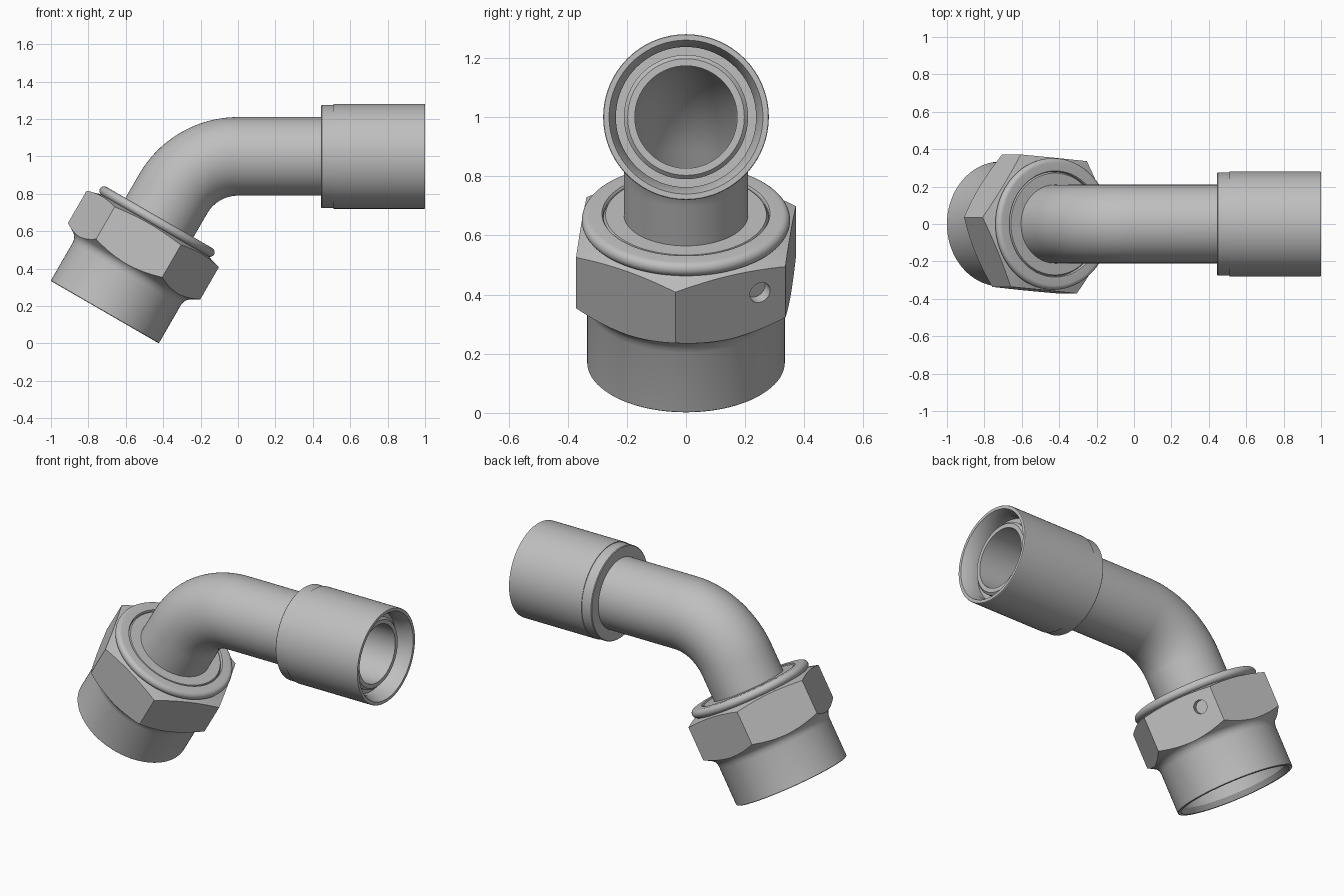
import bpy, bmesh, math
from mathutils import Vector

if "Cube" in bpy.data.objects:
    bpy.data.objects.remove(bpy.data.objects["Cube"])

steel = bpy.data.materials.new("steel grey")
steel.diffuse_color = (0.52, 0.52, 0.52, 1)
steel.use_nodes = True
steel.node_tree.nodes["Principled BSDF"].inputs["Base Color"].default_value = steel.diffuse_color

Y = Vector((0, 1, 0))
BASE = Vector((-0.7125, 0, 0.1675))      # centre of the nut's open end
TILT = math.radians(60)                  # nut axis, in the xz plane


def direction(a):
    return Vector((math.cos(a), 0, math.sin(a)))


def skin(name, rings, sides=96, phase=0.0, loop=True):
    """Join circles (centre, axis angle, radius); loop closes last to first."""
    bm = bmesh.new()
    rows = []
    for p, a, r in rings:
        n = direction(a + math.pi / 2)
        rows.append([bm.verts.new(p + r * (math.cos(t) * n + math.sin(t) * Y))
                     for t in (phase + 2 * math.pi * i / sides for i in range(sides))])
    pairs = list(zip(rows, rows[1:]))
    if loop:
        pairs.append((rows[-1], rows[0]))
    else:
        bm.faces.new(rows[0])
        bm.faces.new(rows[-1])
    for A, B in pairs:
        for i in range(sides):
            j = (i + 1) % sides
            bm.faces.new((A[i], A[j], B[j], B[i]))
    return finish(name, bm)


def finish(name, bm):
    bmesh.ops.recalc_face_normals(bm, faces=bm.faces)
    me = bpy.data.meshes.new(name)
    bm.to_mesh(me)
    bm.free()
    me.materials.append(steel)
    ob = bpy.data.objects.new(name, me)
    bpy.context.collection.objects.link(ob)
    return ob


def on_nut(profile):
    return [(BASE + direction(TILT) * t, TILT, r) for t, r in profile]


def on_x(profile):
    return [(Vector((x, 0, 1)), 0.0, r) for x, r in profile]


def activate(ob):
    bpy.ops.object.select_all(action='DESELECT')
    ob.select_set(True)
    bpy.context.view_layer.objects.active = ob


def boolean(ob, cutter, op):
    m = ob.modifiers.new("cut", 'BOOLEAN')
    m.operation, m.solver, m.object = op, 'EXACT', cutter
    activate(ob)
    bpy.ops.object.modifier_apply(modifier=m.name)
    bpy.data.objects.remove(cutter)


# Bent tube: straight run, 60 degree bend, then into the nut
R = 0.40
path = [(Vector((0.90, 0, 1)), 0.0)]
for i in range(25):
    a = TILT * i / 24
    path.append((Vector((-R * math.sin(a), 0, 1 - R + R * math.cos(a))), a))
path.append((BASE + direction(TILT) * 0.15, TILT))
tube_rings = on_x([(0.94, 0.173), (0.94, 0.197), (0.927, 0.21)])
tube_rings += [(p, a, 0.21) for p, a in path]
tube_rings += [(p, a, 0.173) for p, a in reversed(path)]
tube = skin("bent_tube", tube_rings)

# Socket sleeve on the straight end
sleeve = skin("socket_sleeve", on_x([
    (0.445, 0.205), (0.445, 0.272), (0.449, 0.276), (0.51, 0.276), (0.51, 0.28),
    (0.997, 0.28), (1.0, 0.278), (1.0, 0.26), (0.95, 0.237), (0.90, 0.237), (0.90, 0.205)]))

# Nut: turned profile trimmed by a hexagonal prism
bead = [(0.559 - 0.025 * math.cos(t), 0.327 + 0.025 * math.sin(t))
        for t in (math.radians(d) for d in range(30, 181, 15))]
nut = skin("hex_nut", on_nut([
    (0.0, 0.315), (0.0, 0.331), (0.003, 0.334), (0.235, 0.334), (0.255, 0.337),
    (0.272, 0.345), (0.283, 0.357), (0.327, 0.43), (0.508, 0.43), (0.529, 0.353),
    (0.535, 0.335)] + bead + [
    (0.584, 0.284), (0.578, 0.28), (0.45, 0.28), (0.42, 0.298), (0.03, 0.298)]))
hexagon = skin("hex_cutter", on_nut([(-0.1, 0.41), (0.8, 0.41)]), 6,
               math.radians(185), False)
boolean(nut, hexagon, 'INTERSECT')

# Small drilled hole in one flat of the nut
S = direction(TILT - math.pi / 2)
ang = math.radians(25)
normal = S * math.cos(ang) + Y * math.sin(ang)
spot = BASE + direction(TILT) * 0.435 + S * 0.275 + Y * 0.25
bm = bmesh.new()
bmesh.ops.create_cone(bm, cap_ends=True, segments=32, radius1=0.038, radius2=0.038, depth=0.08)
drill = finish("drill_cutter", bm)
drill.location = spot
drill.rotation_euler = normal.to_track_quat('Z', 'Y').to_euler()
bpy.context.view_layer.update()
boolean(nut, drill, 'DIFFERENCE')

# Bushing between the nut and the tube
bushing = skin("bushing", on_nut([
    (0.2, 0.205), (0.2, 0.25), (0.3, 0.279), (0.568, 0.279), (0.58, 0.272), (0.58, 0.205)]))

for ob in (tube, sleeve, nut, bushing):
    activate(ob)
    bpy.ops.object.shade_smooth_by_angle(angle=math.radians(25))
